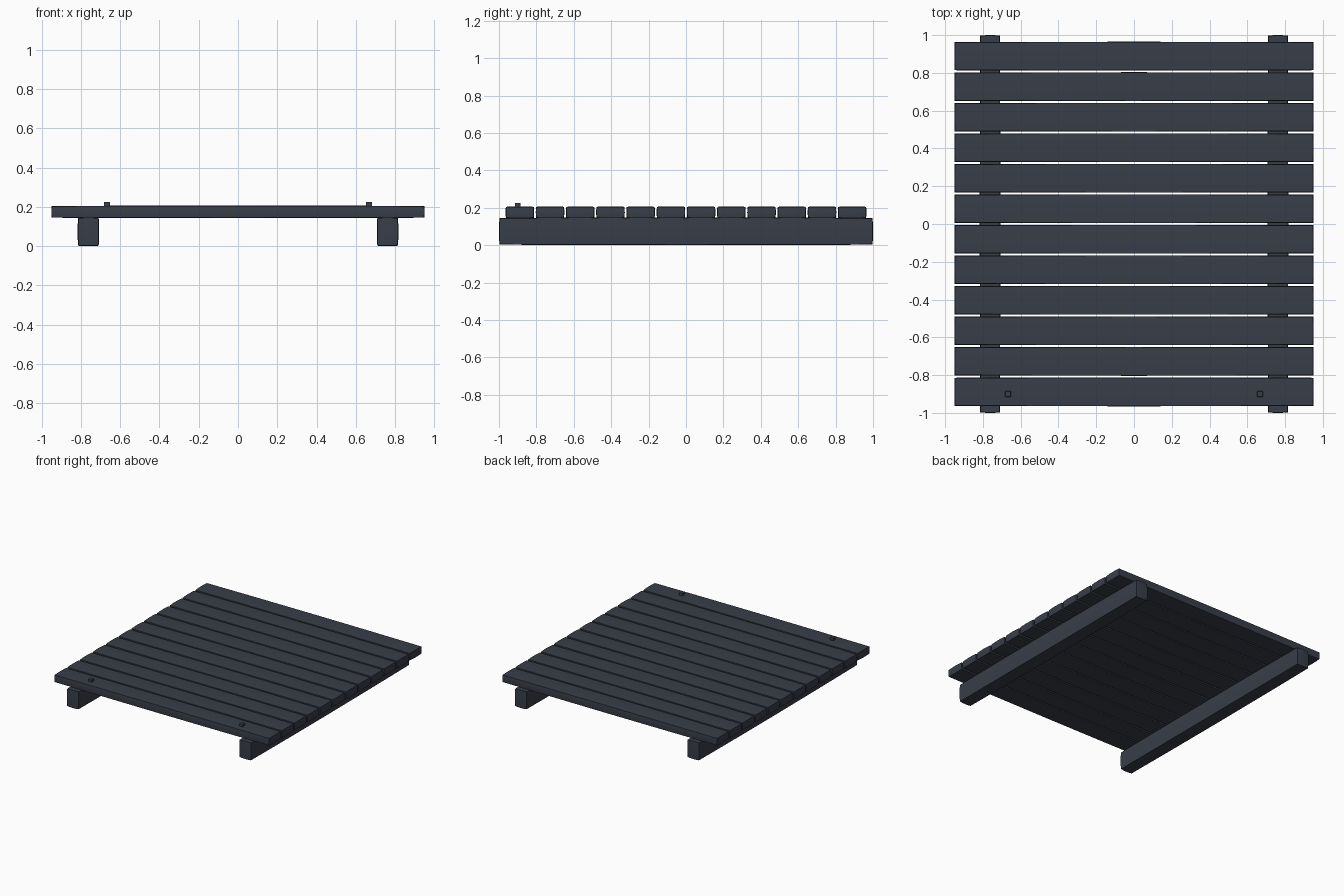
import bpy, bmesh, math

if "Cube" in bpy.data.objects:
    bpy.data.objects.remove(bpy.data.objects["Cube"])

slate = bpy.data.materials.new("dark slate")
slate.diffuse_color = (0.04, 0.047, 0.065, 1)
slate.use_nodes = True
slate.node_tree.nodes["Principled BSDF"].inputs["Base Color"].default_value = slate.diffuse_color


def soft_box(name, center, size, bulge):
    """Box whose faces swell slightly outward in the middle."""
    bm = bmesh.new()
    bmesh.ops.create_cube(bm, size=2)
    bmesh.ops.subdivide_edges(bm, edges=bm.edges[:], cuts=3, use_grid_fill=True)
    for v in bm.verts:
        u = v.co.copy()
        for a in range(3):
            b, c = (a + 1) % 3, (a + 2) % 3
            swell = bulge * (2 - u[b] ** 2 - u[c] ** 2) / 2
            v.co[a] = center[a] + u[a] * (size[a] / 2 - bulge + swell)
    mesh = bpy.data.meshes.new(name)
    bm.to_mesh(mesh)
    bm.free()
    mesh.materials.append(slate)
    obj = bpy.data.objects.new(name, mesh)
    bpy.context.collection.objects.link(obj)
    bpy.context.view_layer.objects.active = obj
    obj.select_set(True)
    bpy.ops.object.shade_smooth_by_angle(angle=math.radians(30))
    obj.select_set(False)


# Twelve deck planks running across
COUNT = 12
PITCH = 1.777 / (COUNT - 1)
for i in range(COUNT):
    y = (i - (COUNT - 1) / 2) * PITCH
    soft_box(f"plank_{i + 1}", (0, y, 0.175), (1.902, 0.153, 0.064), 0.004)

# Two support beams and two small pegs on the front plank
for side, s in (("left", -1), ("right", 1)):
    soft_box(f"{side}_beam", (s * 0.762, 0, 0.074), (0.11, 2.0, 0.148), 0.005)
    soft_box(f"{side}_peg", (s * 0.667, -0.9, 0.21), (0.03, 0.03, 0.032), 0.001)
